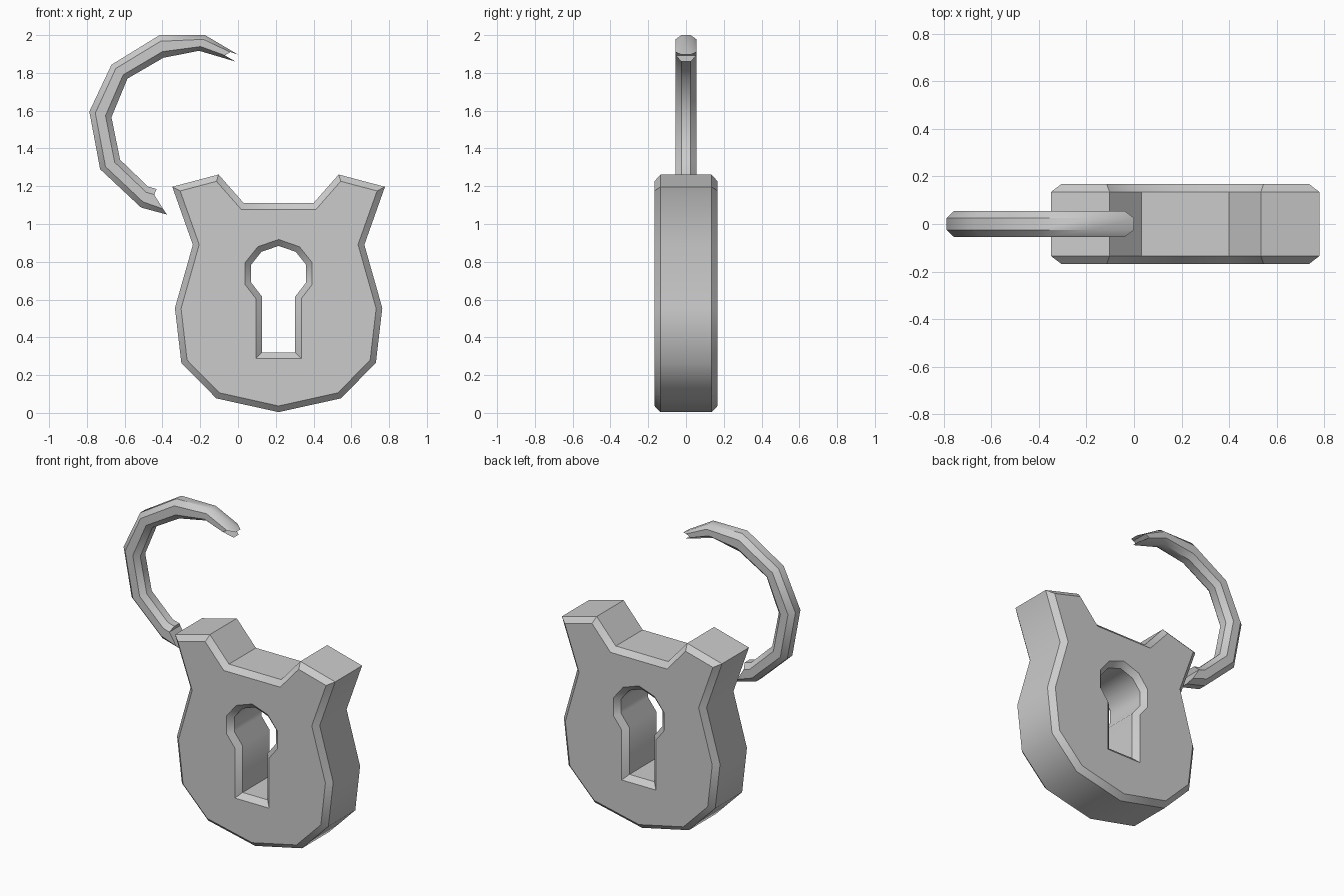
import bpy, bmesh, math
from mathutils import Vector

if "Cube" in bpy.data.objects:
    bpy.data.objects.remove(bpy.data.objects["Cube"])

GREY = (0.6, 0.6, 0.6, 1)
metal = bpy.data.materials.new("grey metal")
metal.use_nodes = True
metal.diffuse_color = GREY
metal.node_tree.nodes["Principled BSDF"].inputs["Base Color"].default_value = GREY

CX = 0.215             # centre line of the lock body
DEPTH, BEVEL = 0.167, 0.032


def finish(name, bm):
    bmesh.ops.recalc_face_normals(bm, faces=bm.faces)
    mesh = bpy.data.meshes.new(name)
    bm.to_mesh(mesh)
    bm.free()
    mesh.materials.append(metal)
    obj = bpy.data.objects.new(name, mesh)
    bpy.context.collection.objects.link(obj)
    bpy.ops.object.select_all(action='DESELECT')
    obj.select_set(True)
    bpy.context.view_layer.objects.active = obj
    bpy.ops.object.shade_smooth_by_angle(angle=math.radians(40))


def mirrored(half):
    """Close a half outline (top to bottom) across the centre line."""
    pts = [Vector((CX + x, z)) for x, z in half]
    return pts + [Vector((CX - x, z)) for x, z in reversed(half) if x > 0]


def offset(loop, d):
    """Mitred offset to the right of a clockwise loop."""
    out = []
    for i, p in enumerate(loop):
        a = (p - loop[i - 1]).normalized()
        b = (loop[(i + 1) % len(loop)] - p).normalized()
        na, nb = Vector((a.y, -a.x)), Vector((b.y, -b.x))
        out.append(p + (na + nb) * d / (1 + na.dot(nb)))
    return out


def bridge(bm, rings, closed=False):
    n = len(rings[0])
    pairs = list(zip(rings, rings[1:])) + ([(rings[-1], rings[0])] if closed else [])
    for r, s in pairs:
        for i in range(n):
            j = (i + 1) % n
            bm.faces.new((r[i], r[j], s[j], s[i]))


# Lock body: bevelled plate with ears and a keyhole
body_half = [(0.184, 1.11), (0.318, 1.262), (0.563, 1.197), (0.454, 0.89),
             (0.549, 0.555), (0.515, 0.265), (0.33, 0.077), (0, 0.004)]
hole_half = [(0, 0.918), (0.11, 0.88), (0.178, 0.795), (0.178, 0.68),
             (0.12, 0.605), (0.12, 0.288)]
body_outer = mirrored(body_half)
body_face = offset(body_outer, BEVEL)
hole_face = mirrored(hole_half)
hole_inner = offset(hole_face, BEVEL)

bm = bmesh.new()
WALL = DEPTH - BEVEL


def ring(loop, y):
    return [bm.verts.new((p.x, y, p.y)) for p in loop]


caps = {-1: [], 1: []}
for face, wall in ((body_face, body_outer), (hole_face, hole_inner)):
    rings = [ring(face, -DEPTH), ring(wall, -WALL), ring(wall, WALL), ring(face, DEPTH)]
    bridge(bm, rings)
    caps[-1].append(rings[0])
    caps[1].append(rings[3])
for side, loops in caps.items():
    edges = [bm.edges.get((l[i - 1], l[i])) for l in loops for i in range(len(l))]
    bmesh.ops.triangle_fill(bm, edges=edges, use_beauty=True, normal=(0, side, 0))
finish("lock_body", bm)

# Shackle: open octagonal hook, listed as outer and inner edge points
hook = [((-0.175, 2.0), (-0.206, 1.917)), ((-0.415, 2.0), (-0.395, 1.88)),
        ((-0.67, 1.843), (-0.585, 1.77)), ((-0.787, 1.595), (-0.67, 1.565)),
        ((-0.73, 1.29), (-0.624, 1.34)), ((-0.513, 1.087), (-0.476, 1.198))]
sections = []
for o, i in hook:
    o, i = Vector(o), Vector(i)
    sections.append([o, o.lerp(i, 0.27), o.lerp(i, 0.73), i])
tip = [(0, 1.897), (-0.04, 1.91), (-0.07, 1.893), (-0.013, 1.86)]
heel = [(-0.376, 1.05), (-0.397, 1.08), (-0.444, 1.156), (-0.43, 1.185)]
sections = [[Vector(p) for p in tip]] + sections + [[Vector(p) for p in heel]]

bm = bmesh.new()
WIDTHS = (0.025, 0.055, 0.055, 0.025)
rings = []
for sec in sections:
    front = [bm.verts.new((p.x, -w, p.y)) for p, w in zip(sec, WIDTHS)]
    back = [bm.verts.new((p.x, w, p.y)) for p, w in zip(sec, WIDTHS)]
    rings.append(front + back[::-1])
bridge(bm, rings)
for r in (rings[0], rings[-1]):
    for k in range(3):
        bm.faces.new((r[k], r[k + 1], r[6 - k], r[7 - k]))
finish("shackle", bm)
